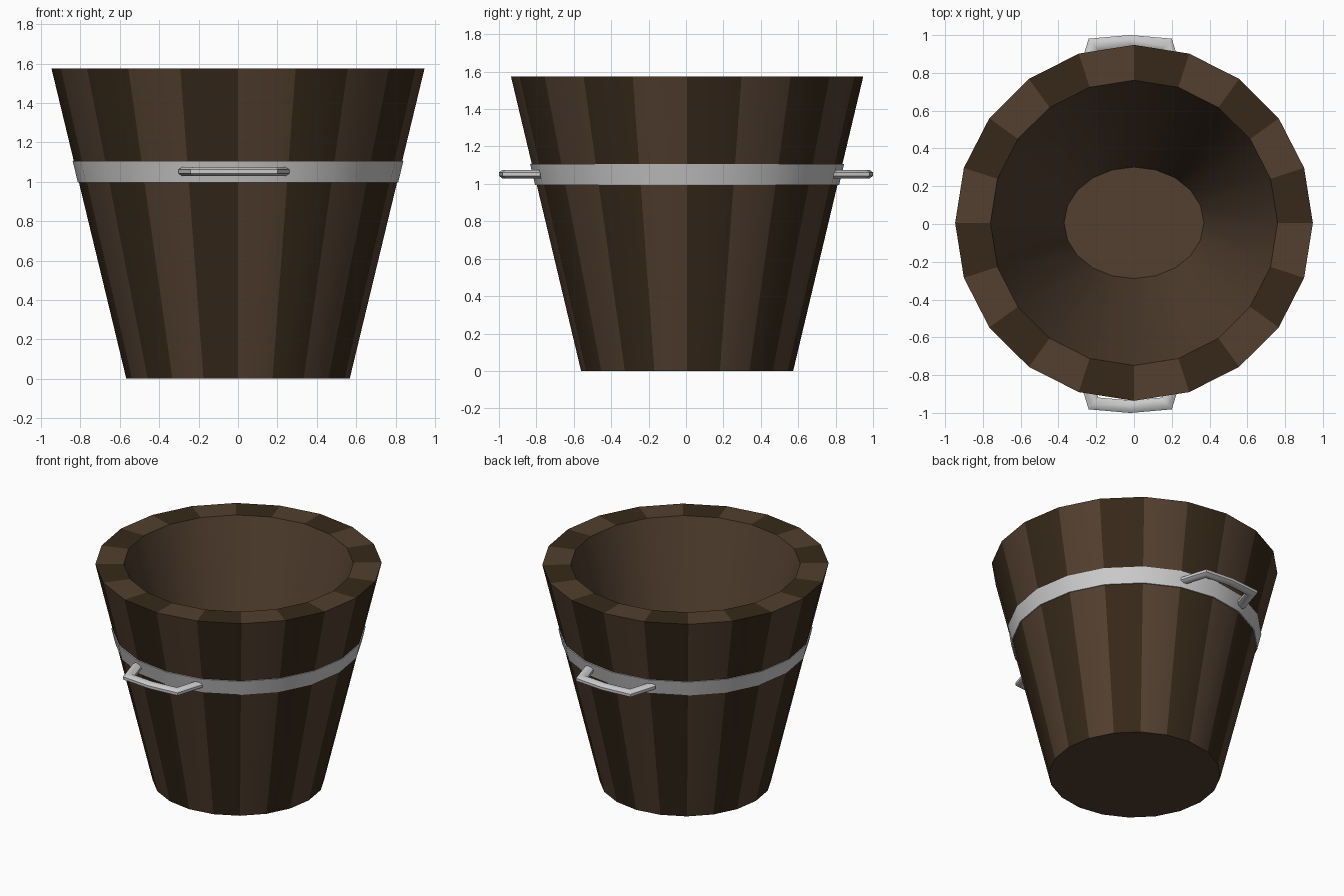
import bpy, bmesh
from math import sin, cos, tau, radians
from mathutils import Vector

if "Cube" in bpy.data.objects:
    bpy.data.objects.remove(bpy.data.objects["Cube"])

SIDES = 20
CY = 0.006  # small offset of the tub in y


def material(name, rgb):
    m = bpy.data.materials.new(name)
    m.diffuse_color = (*rgb, 1)
    m.use_nodes = True
    m.node_tree.nodes["Principled BSDF"].inputs["Base Color"].default_value = m.diffuse_color
    return m


def finish(bm, name, mats=()):
    bmesh.ops.recalc_face_normals(bm, faces=bm.faces)
    me = bpy.data.meshes.new(name)
    bm.to_mesh(me)
    bm.free()
    ob = bpy.data.objects.new(name, me)
    bpy.context.collection.objects.link(ob)
    for m in mats:
        me.materials.append(m)
    bpy.ops.object.select_all(action='DESELECT')
    ob.select_set(True)
    bpy.context.view_layer.objects.active = ob
    bpy.ops.object.shade_smooth_by_angle(angle=radians(35))
    return ob


def ring(bm, rx, ry, z):
    return [bm.verts.new((rx * cos(tau * i / SIDES), CY + ry * sin(tau * i / SIDES), z))
            for i in range(SIDES)]


def bridge(bm, a, b, pick=lambda i: 0):
    n = len(a)
    for i in range(n):
        j = (i + 1) % n
        bm.faces.new((a[i], a[j], b[j], b[i])).material_index = pick(i)


light = material("light_wood", (0.085, 0.050, 0.029))
dark = material("dark_wood", (0.038, 0.022, 0.010))

# Wooden tub: alternating staves outside and on the rim, plain inside
bm = bmesh.new()
bottom = ring(bm, 0.567, 0.567, 0)
rim_out = ring(bm, 0.947, 0.942, 1.575)
rim_in = ring(bm, 0.76, 0.755, 1.575)
floor = ring(bm, 0.37, 0.295, 0.08)
stave = lambda i: 1 - i % 2
bridge(bm, bottom, rim_out, stave)
bridge(bm, rim_out, rim_in, stave)
bridge(bm, rim_in, floor)
bm.faces.new(floor)
bm.faces.new(bottom)
finish(bm, "wooden_tub", (light, dark))

# Metal band hugging the tapered wall
bm = bmesh.new()
wall = lambda z: 0.567 + 0.378 * z / 1.575
loops = [ring(bm, wall(z) + d, wall(z) + d, z)
         for z, d in ((0.995, 0.007), (1.105, 0.007), (1.105, -0.02), (0.995, -0.02))]
for k in range(4):
    bridge(bm, loops[k], loops[(k + 1) % 4])
finish(bm, "metal_band")

# Side handles: rounded bar swept along a bent path, front and back
PATH = [(-0.27, 0.77), (-0.215, 0.95), (-0.02, 0.967), (0.175, 0.95), (0.23, 0.77)]


def handle(name, side):
    bm = bmesh.new()
    pts = [Vector(p) for p in PATH]
    loops = []
    for k, p in enumerate(pts):
        d_in = (p - pts[max(k - 1, 0)]).normalized()
        d_out = (pts[min(k + 1, len(pts) - 1)] - p).normalized()
        t = (d_in + d_out).normalized()
        side_dir = Vector((-t.y, t.x))
        mitre = 1 / max(t.dot(d_out if d_out.length else d_in), 0.5)
        loop = []
        for s in range(8):
            a = tau * (s + 0.5) / 8
            q = p + side_dir * (0.036 * mitre * cos(a))
            loop.append(bm.verts.new((q.x, side * q.y, 1.052 + 0.025 * sin(a))))
        loops.append(loop)
    for a, b in zip(loops, loops[1:]):
        bridge(bm, a, b)
    bm.faces.new(loops[0])
    bm.faces.new(loops[-1])
    finish(bm, name)


handle("front_handle", -1)
handle("back_handle", 1)
